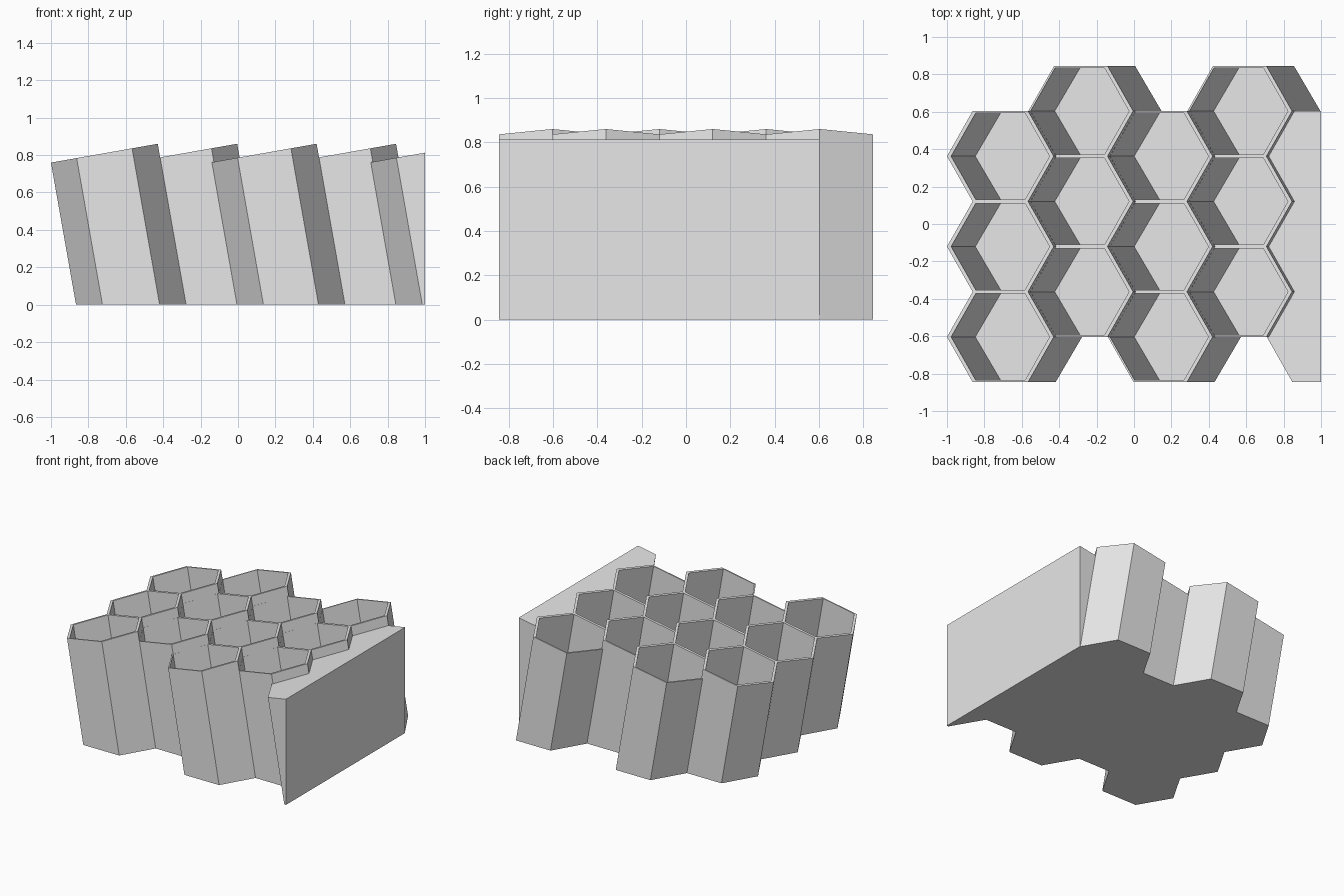
import bpy
import bmesh
import math

cube = bpy.data.objects.get("Cube")
if cube:
    bpy.data.objects.remove(cube, do_unlink=True)

# Shared dimensions
LEAN = math.radians(10)
TAN, COS = math.tan(LEAN), math.cos(LEAN)
PITCH = 0.483                                  # cell spacing along y
HALF = PITCH / 2                               # middle of a shared wall
INNER, OUTER = 0.2315, 0.251                   # pocket and full wall apothems
STEP = PITCH * math.cos(math.pi / 6) / COS     # column spacing along x
FIRST_X = -0.7146
MID_TOP = 0.81                                 # top height at a column centre
FLOOR = 0.03

grey = bpy.data.materials.new("light_grey")
grey.use_nodes = True
grey.diffuse_color = (0.8, 0.8, 0.8, 1)
grey.node_tree.nodes["Principled BSDF"].inputs["Base Color"].default_value = (0.8, 0.8, 0.8, 1)


def finish(name, bm):
    bmesh.ops.recalc_face_normals(bm, faces=bm.faces)
    mesh = bpy.data.meshes.new(name)
    bm.to_mesh(mesh)
    bm.free()
    mesh.materials.append(grey)
    obj = bpy.data.objects.new(name, mesh)
    bpy.context.collection.objects.link(obj)


def tip(apothem):
    return apothem * 2 / math.sqrt(3) * COS


def hexagon(left, right, flat):
    """Hexagon seen from above, with its own apothem for each side."""
    inset = flat / math.sqrt(3) * COS
    l, r = tip(left), tip(right)
    return [(-l, 0), (inset - l, -flat), (r - inset, -flat),
            (r, 0), (r - inset, flat), (inset - l, flat)]


def leaning_rings(bm, outline, cx, cy, low):
    """Sloped top ring and the level ring below it along the lean."""
    top, base = [], []
    for x, y in outline:
        z = MID_TOP + x * TAN
        top.append(bm.verts.new((cx + x, cy + y, z)))
        base.append(bm.verts.new((cx + x + (z - low) * TAN, cy + y, low)))
    return top, base


def bridge(bm, a, b):
    for i in range(len(a)):
        j = (i + 1) % len(a)
        bm.faces.new((a[i], a[j], b[j], b[i]))


# Leaning open cells, in four staggered columns
for col in range(4):
    bm = bmesh.new()
    cx = FIRST_X + col * STEP
    shift = HALF / 2 if col % 2 else -HALF / 2
    for row in (-1, 0, 1):
        cy = row * PITCH + shift
        left = HALF if col else OUTER
        top, base = leaning_rings(bm, hexagon(left, OUTER, HALF), cx, cy, 0)
        rim, floor = leaning_rings(bm, hexagon(INNER, INNER, INNER), cx, cy, FLOOR)
        bridge(bm, top, base)
        bridge(bm, top, rim)
        bridge(bm, rim, floor)
        bm.faces.new(base)
        bm.faces.new(floor)
    finish(f"cell_column_{col + 1}", bm)

# Solid end block: zigzag leaning side, upright outer side
bm = bmesh.new()
cx = FIRST_X + 4 * STEP
point, corner = -tip(HALF), -tip(HALF) / 2
zigzag = [(corner, -1.5 * PITCH)]
for row in (-1, 0, 1):
    zigzag += [(point, row * PITCH), (corner, (row + 0.5) * PITCH)]
top, base = leaning_rings(bm, zigzag, cx, -HALF / 2, 0)
for y in (1.5 * PITCH, -1.5 * PITCH):
    y -= HALF / 2
    top.append(bm.verts.new((1, y, MID_TOP + (1 - cx) * TAN)))
    base.append(bm.verts.new((1, y, 0)))
bridge(bm, top, base)
bm.faces.new(top)
bm.faces.new(base)
finish("end_block", bm)
